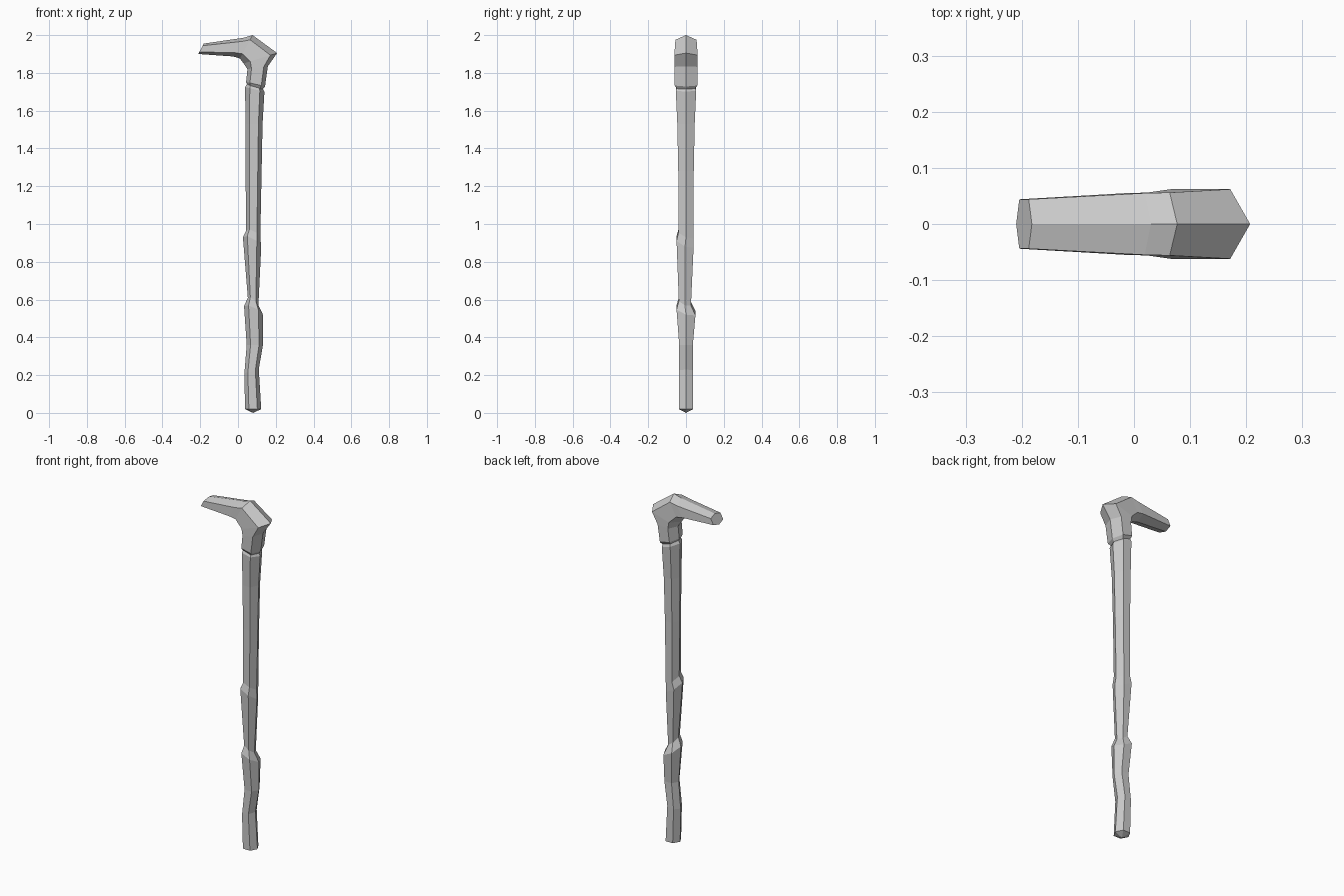
import bpy, bmesh


def hex_ring(bm, xi, zi, xo, zo, hw, cy=0.0, tilt=0.0, f=0.24):
    """Six-sided section: inner and outer ridge points plus two flat sides."""
    ring = []
    for t, s in ((0, 0), (f, -1), (1 - f, -1), (1, 0), (1 - f, 1), (f, 1)):
        ring.append(bm.verts.new((xi + (xo - xi) * t, cy + s * hw,
                                  zi + (zo - zi) * t - s * tilt)))
    return ring


def loft(name, rows, f, point=None):
    bm = bmesh.new()
    rings = [hex_ring(bm, *r, f=f) for r in rows]
    for a, b in zip(rings, rings[1:]):
        for i in range(6):
            j = (i + 1) % 6
            bm.faces.new((a[i], a[j], b[j], b[i]))
    # start: pointed or flat cap; end: flat cap
    if point:
        p = bm.verts.new(point)
        for i in range(6):
            bm.faces.new((p, rings[0][(i + 1) % 6], rings[0][i]))
    else:
        bm.faces.new(rings[0][::-1])
    bm.faces.new(rings[-1])
    bmesh.ops.recalc_face_normals(bm, faces=bm.faces[:])
    mesh = bpy.data.meshes.new(name)
    bm.to_mesh(mesh)
    bm.free()
    obj = bpy.data.objects.new(name, mesh)
    bpy.context.collection.objects.link(obj)
    return obj


# Knotted shaft: inner x, z, outer x, z, half width, y offset, tilt
loft("shaft", [
    (0.037, 0.02, 0.123, 0.02, 0.038),
    (0.034, 0.21, 0.110, 0.23, 0.038),
    (0.046, 0.36, 0.132, 0.36, 0.036),
    (0.032, 0.565, 0.132, 0.52, 0.050, 0.0, 0.015),
    (0.052, 0.61, 0.108, 0.57, 0.032, -0.006, 0.012),
    (0.026, 0.93, 0.123, 0.88, 0.045, -0.005, 0.018),
    (0.043, 0.965, 0.118, 0.93, 0.040, 0.0, 0.015),
    (0.040, 1.28, 0.125, 1.28, 0.041),
    (0.039, 1.53, 0.130, 1.53, 0.046),
    (0.038, 1.725, 0.140, 1.70, 0.054),
    (0.048, 1.742, 0.130, 1.718, 0.047),
], 0.24, point=(0.08, 0, 0))

# Bent handle, from the collar round to the grip end
loft("handle", [
    (0.050, 1.735, 0.130, 1.712, 0.047),
    (0.043, 1.752, 0.143, 1.728, 0.060),
    (0.050, 1.82, 0.158, 1.835, 0.062),
    (0.030, 1.85, 0.207, 1.905, 0.062),
    (0.010, 1.876, 0.077, 2.0, 0.056),
    (-0.025, 1.887, 0.030, 1.986, 0.055),
    (-0.210, 1.90, -0.182, 1.955, 0.044),
], 0.2)
